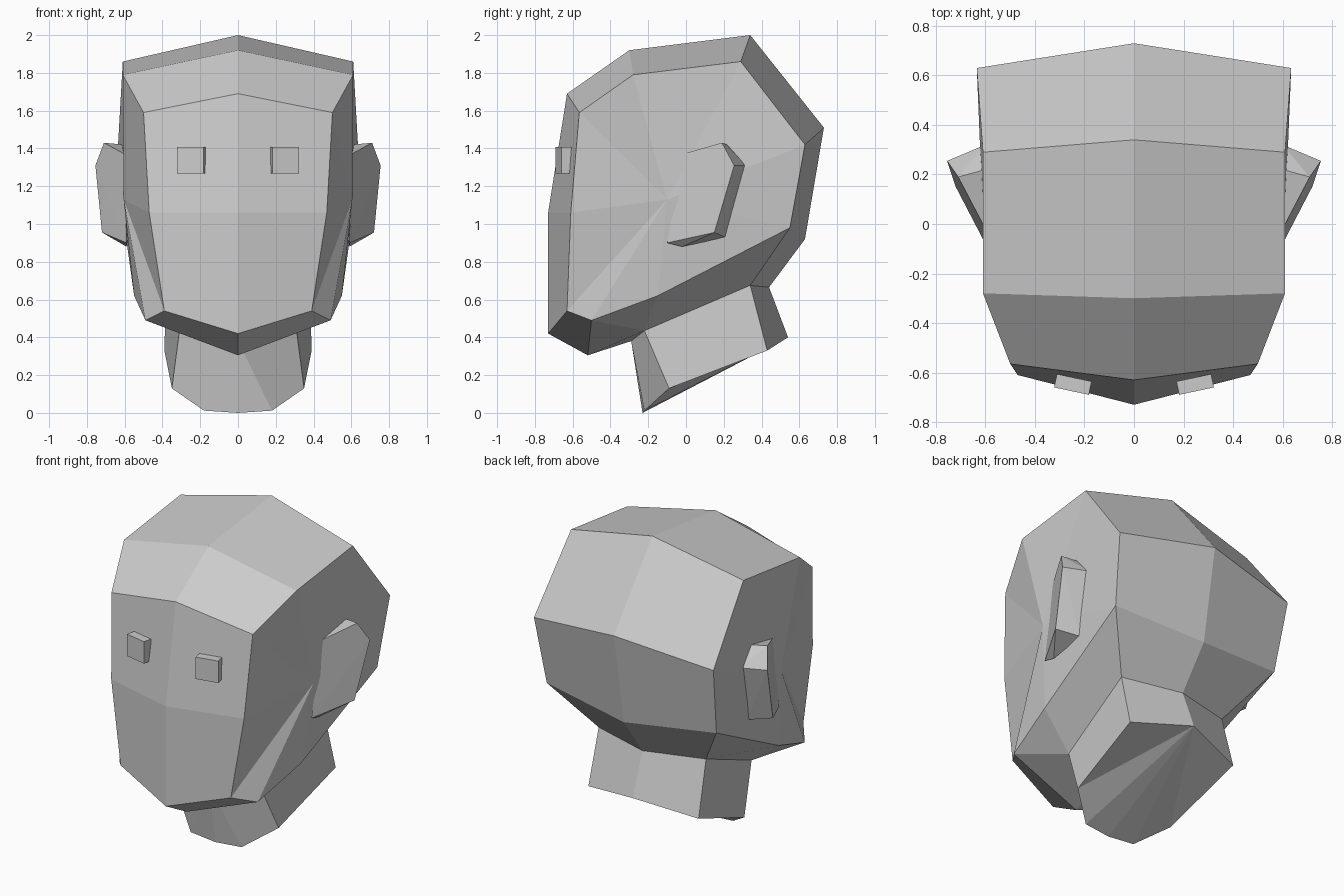
import bpy, bmesh, math
from mathutils import Matrix

if "Cube" in bpy.data.objects:
    bpy.data.objects.remove(bpy.data.objects["Cube"])

grey = bpy.data.materials.new("plain_grey")
grey.diffuse_color = (0.6, 0.6, 0.6, 1)
grey.use_nodes = True
grey.node_tree.nodes["Principled BSDF"].inputs["Base Color"].default_value = grey.diffuse_color


def finish(name, bm, weld=False):
    """Mirror the right half across x = 0 and make the object."""
    geom = bm.verts[:] + bm.edges[:] + bm.faces[:]
    bmesh.ops.mirror(bm, geom=geom, matrix=Matrix(), axis='X',
                     merge_dist=0.001 if weld else 0.0)
    if weld:
        bmesh.ops.remove_doubles(bm, verts=bm.verts[:], dist=0.001)
    bmesh.ops.recalc_face_normals(bm, faces=bm.faces[:])
    me = bpy.data.meshes.new(name)
    bm.to_mesh(me)
    bm.free()
    me.materials.append(grey)
    ob = bpy.data.objects.new(name, me)
    bpy.context.collection.objects.link(ob)
    return ob


# Head: centre line (y, z) and corner line (x, y, z), from nape over crown to throat
centre = [(.44, .665), (.63, .92), (.73, 1.51), (.34, 2.0), (-.30, 1.92),
          (-.63, 1.69), (-.73, 1.06), (-.73, .42), (-.52, .305), (-.29, .38)]
corner = [(.38, .34, .675), (.60, .55, .98), (.635, .63, 1.42), (.61, .29, 1.86),
          (.61, -.28, 1.79), (.50, -.565, 1.59), (.47, -.61, 1.06),
          (.39, -.63, .54), (.49, -.50, .49), (.31, -.22, .435)]
bm = bmesh.new()
mid = [bm.verts.new((0, y, z)) for y, z in centre]
edge = [bm.verts.new(p) for p in corner]
for i in range(9):
    bm.faces.new((mid[i], mid[i + 1], edge[i + 1], edge[i]))
# Cheeks fan out from the temple; the jaw joins them to the neck
temple = bm.verts.new((.605, -.10, 1.13))
jaw = bm.verts.new((.55, -.15, .62))
ring = edge[1:9] + [jaw]
for a, b in zip(ring, ring[1:] + ring[:1]):
    bm.faces.new((a, b, temple))
bm.faces.new((edge[0], edge[1], jaw, edge[9]))
bm.faces.new((jaw, edge[8], edge[9]))
finish("head", bm, True)

# Neck: slanted stub below the skull
bm = bmesh.new()
top = [bm.verts.new(p) for p in
       [(0, -.29, .38), corner[9], corner[0], (0, .44, .665)]]
low = [bm.verts.new(p) for p in
       [(0, -.23, 0), (.18, -.22, .012), (.35, -.09, .13), (.39, .43, .33), (0, .54, .40)]]
bm.faces.new((top[0], low[1], low[0]))
for i in range(3):
    bm.faces.new((top[i], top[i + 1], low[i + 2], low[i + 1]))
for i in range(3):
    bm.faces.new((low[4], low[i], low[i + 1]))
finish("neck", bm, True)

# Ears: wedges flaring outward to the back
bm = bmesh.new()
for p in [(.60, -.02, 1.37), (.71, .19, 1.43), (.755, .255, 1.31), (.72, .15, .955),
          (.59, -.10, .90), (.60, .22, 1.42), (.60, .32, 1.31), (.58, .21, .93),
          (.59, -.02, .88)]:
    bm.verts.new(p)
bmesh.ops.convex_hull(bm, input=bm.verts[:])
finish("ears", bm)

# Eyes: small blocks following the slope of the face
bm = bmesh.new()
place = (Matrix.Translation((.247, -.648, 1.338)) @ Matrix.Rotation(math.radians(12), 4, 'Z')
         @ Matrix.Diagonal((.143, .055, .14, 1)))
bmesh.ops.create_cube(bm, size=1, matrix=place)
finish("eyes", bm)
